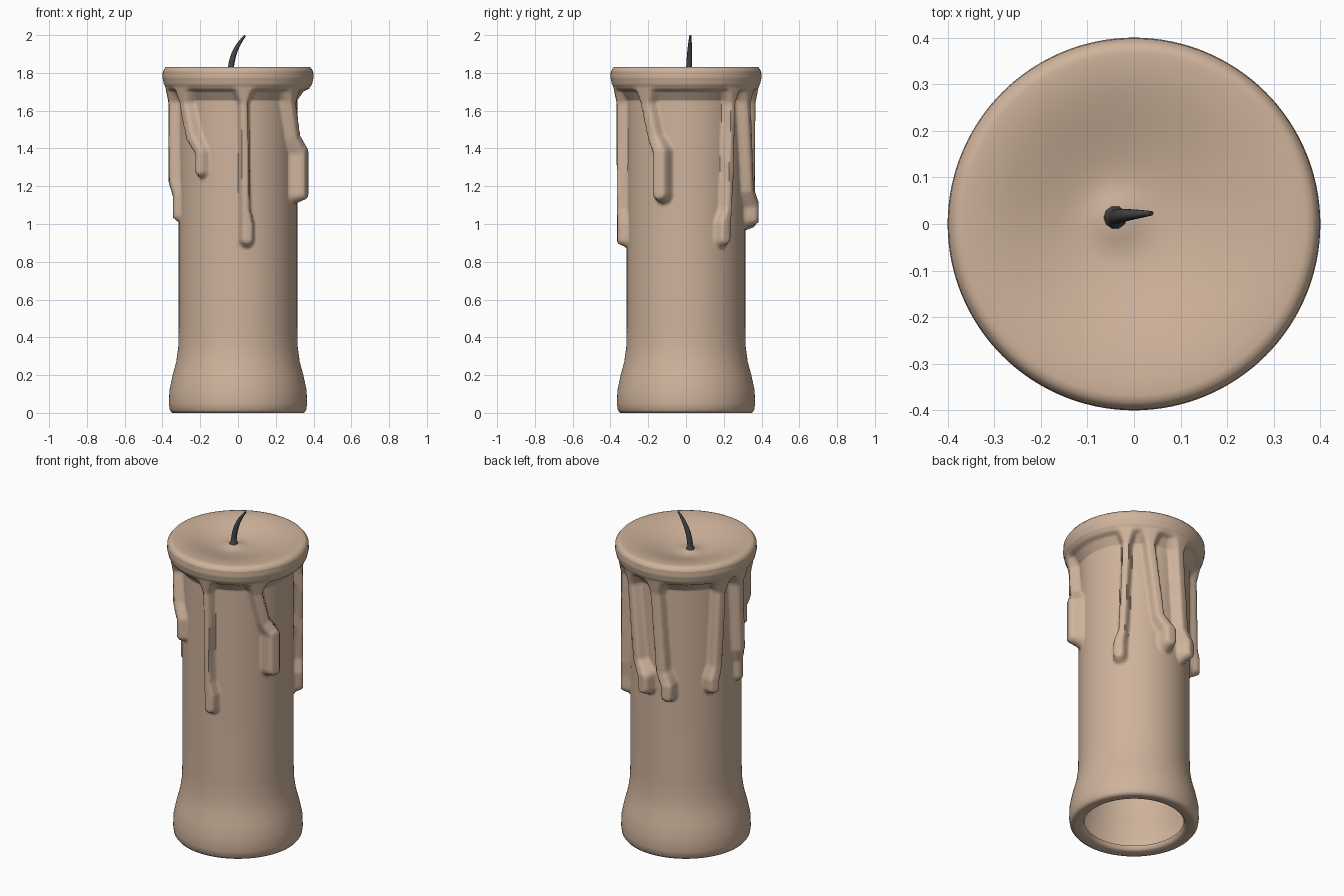
import bpy, bmesh, math
from mathutils import Vector

if "Cube" in bpy.data.objects:
    bpy.data.objects.remove(bpy.data.objects["Cube"])


def material(name, rgb):
    m = bpy.data.materials.new(name)
    m.diffuse_color = (*rgb, 1)
    m.use_nodes = True
    m.node_tree.nodes["Principled BSDF"].inputs["Base Color"].default_value = m.diffuse_color
    return m


def smooth(t):
    t = max(0.0, min(1.0, t))
    return t * t * (3 - 2 * t)


def wrap(deg):
    return (deg + 180) % 360 - 180


def circle(r, z, cx=0, cy=0, n=216):
    steps = [2 * math.pi * i / n for i in range(n)]
    return [(cx + r * math.cos(a), cy + r * math.sin(a), z) for a in steps]


def skin(name, rings, mat, cap_start=False):
    bm = bmesh.new()
    loops = [[bm.verts.new(p) for p in ring] for ring in rings]
    n = len(loops[0])
    for lo, hi in zip(loops, loops[1:]):
        for i in range(n):
            j = (i + 1) % n
            bm.faces.new((lo[i], lo[j], hi[j], hi[i]))
    bm.faces.new(loops[-1])
    if cap_start:
        bm.faces.new(loops[0][::-1])
    me = bpy.data.meshes.new(name)
    bm.to_mesh(me)
    bm.free()
    ob = bpy.data.objects.new(name, me)
    bpy.context.collection.objects.link(ob)
    me.materials.append(mat)
    bpy.context.view_layer.objects.active = ob
    ob.select_set(True)
    bpy.ops.object.shade_smooth_by_angle(angle=math.radians(60))
    ob.select_set(False)


# Plain silhouette: flared foot, shaft, overhanging lip (z, radius)
SIDE = [(0, .35), (.015, .361), (.05, .366), (.12, .363), (.2, .346), (.27, .327),
        (.35, .316), (.45, .314), (1.655, .314), (1.7, .345), (1.715, .375),
        (1.74, .392), (1.775, .4), (1.81, .398), (1.83, .383)]

# Wax runs: start angle, end angle, bend z, end z, stem width, end width, end radius
DRIPS = [(216, 234, 1.38, 1.28, .042, .036, .36),
         (275, 278, 1.0, .92, .03, .042, .367),
         (323, 338, 1.38, 1.16, .042, .05, .392),
         (43, 36, 1.0, .92, .03, .042, .368),
         (65, 84, 1.1, 1.03, .038, .048, .385),
         (96, 108, 1.07, 1.01, .045, .045, .385),
         (159, 151, 1.1, 1.05, .04, .045, .375),
         (183, 190, 1.15, 1.05, .042, .038, .348)]


def run_path(a0, a1, bend, end, w, w_end, r_end):
    r = .368
    return [(a0, 1.74, w + .04, .387), (a0, 1.64, w, r),
            ((a0 + a1) / 2, bend + .08, w, r),
            (a1, bend, w_end, r_end), (a1, end, w_end, r_end)]


RUNS = [run_path(*d) for d in DRIPS]


def side_radius(deg, z):
    for (z0, r0), (z1, r1) in zip(SIDE, SIDE[1:]):
        if z <= z1:
            base = r0 + (r1 - r0) * (z - z0) / (z1 - z0)
            break
    best = base
    if z < .8:
        return base
    k = math.radians(.34)
    for run in RUNS:
        if abs(wrap(deg - run[2][0])) > 40:
            continue
        for a, b in zip(run, run[1:]):
            px, py = wrap(deg - a[0]) * k, z - a[1]
            sx, sy = (b[0] - a[0]) * k, b[1] - a[1]
            t = max(0, min(1, (px * sx + py * sy) / (sx * sx + sy * sy)))
            d = math.hypot(px - t * sx, py - t * sy)
            w = a[2] + (b[2] - a[2]) * t
            r = a[3] + (b[3] - a[3]) * t
            best = max(best, base + (r - base) * (1 - smooth((d / w - .45) / .75)))
    return best


# Candle body: open foot, shaft with wax runs
rings = [circle(.28, .03), circle(.285, .01), circle(.3, .002), circle(.335, 0)]
heights = {z for z, r in SIDE} | {round(.82 + .0125 * i, 4) for i in range(81)}
for z in sorted(heights):
    rings.append([(side_radius(math.degrees(math.atan2(y, x)), z) * x,
                   side_radius(math.degrees(math.atan2(y, x)), z) * y, z)
                  for x, y, _ in circle(1, z)])

# Dished top with a small mound around the wick
WX, WY = -.04, .013
for i in range(16):
    r = .368 * (1 - i / 16)
    z = 1.772 + .06 * smooth((r - .05) / .31) + .018 * math.exp(-(r / .05) ** 2)
    rings.append(circle(r, z, WX * i / 16, WY * i / 16))
skin("candle_body", rings, material("wax", (.62, .45, .33)))

# Wick: tapered bent tube with a flared foot
wick = []
for i in range(13):
    t = i / 12
    r = .005 + .011 * (1 - t ** 3) + .017 * (1 - smooth(t / .18))
    lean = math.atan(.9 * t * t)
    c = Vector((WX + .078 * t ** 2.6, WY + .01 * t, 1.765 + .233 * t))
    out = Vector((math.cos(lean), 0, -math.sin(lean)))
    wick.append([c + out * x + Vector((0, y, 0)) for x, y, _ in circle(r, 0, n=10)])
skin("wick", wick, material("charred_wick", (.06, .06, .06)), True)
